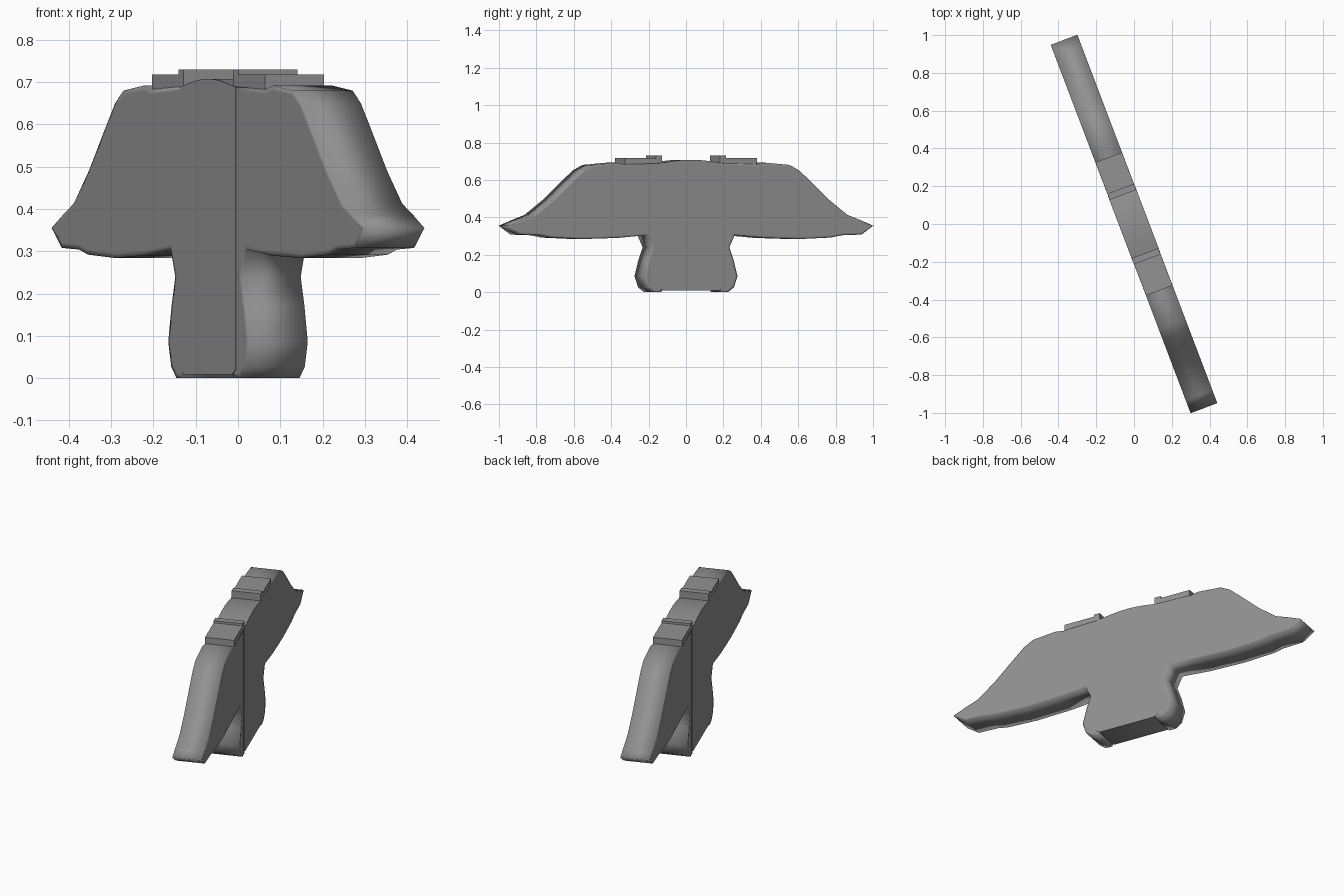
import bpy, bmesh, math

if "Cube" in bpy.data.objects:
    bpy.data.objects.remove(bpy.data.objects["Cube"])

TURN = math.radians(20.8)   # the whole flat figure is turned about z

grey = bpy.data.materials.new("dark_grey")
grey.diffuse_color = (0.29, 0.29, 0.29, 1)
grey.use_nodes = True
grey.node_tree.nodes["Principled BSDF"].inputs["Base Color"].default_value = grey.diffuse_color


def slab(name, profile, half, side=1, angle=40, inset=0.0):
    """Extrude a (y, z) outline along x by +-half, then turn it about z."""
    bm = bmesh.new()
    back = [bm.verts.new((-half, side * y, z)) for y, z in profile]
    front = [bm.verts.new((half, side * y, z)) for y, z in profile]
    caps = [bm.faces.new(back), bm.faces.new(front[::-1])]
    n = len(profile)
    for i in range(n):
        j = (i + 1) % n
        bm.faces.new((back[i], front[i], front[j], back[j]))
    bmesh.ops.recalc_face_normals(bm, faces=bm.faces)
    if inset:   # keeps the soft shading near the rim
        bmesh.ops.inset_individual(bm, faces=caps, thickness=inset)
    mesh = bpy.data.meshes.new(name)
    bm.to_mesh(mesh)
    bm.free()
    mesh.materials.append(grey)
    ob = bpy.data.objects.new(name, mesh)
    bpy.context.collection.objects.link(ob)
    ob.rotation_euler.z = TURN
    bpy.ops.object.select_all(action='DESELECT')
    ob.select_set(True)
    bpy.context.view_layer.objects.active = ob
    bpy.ops.object.shade_smooth_by_angle(angle=math.radians(angle))
    return ob


# Drooping sleeve with the flared hem hanging below it
sleeve = [(0.17, 0.0), (0.21, 0.0), (0.245, 0.025), (0.266, 0.085),
          (0.244, 0.17), (0.219, 0.24), (0.25, 0.305),
          (0.42, 0.29), (0.62, 0.284), (0.80, 0.292), (0.86, 0.304),
          (0.975, 0.308), (1.043, 0.355),
          (0.97, 0.385), (0.895, 0.413), (0.795, 0.49), (0.69, 0.587),
          (0.62, 0.65), (0.565, 0.68), (0.43, 0.692), (0.38, 0.683),
          (0.17, 0.69)]
shoulder_pad = [(0.195, 0.66), (0.377, 0.66), (0.377, 0.718), (0.195, 0.718)]
collar_band = [(0.165, 0.67), (0.20, 0.67), (0.20, 0.73), (0.165, 0.73)]

for label, side in (("left", 1), ("right", -1)):
    slab(label + "_sleeve", sleeve, 0.0755, side, 120, 0.012)
    slab(label + "_shoulder_pad", shoulder_pad, 0.075, side)
    slab(label + "_collar_band", collar_band, 0.075, side)

# Central body panel with a shallow arched top
arch = [(0.185 - 0.37 * i / 12,
         0.688 + 0.02 * math.cos((i / 12 - 0.5) * math.pi)) for i in range(13)]
slab("body_panel", [(-0.185, 0.02), (-0.16, 0.008), (0.16, 0.008),
                    (0.185, 0.02)] + arch, 0.0765)
